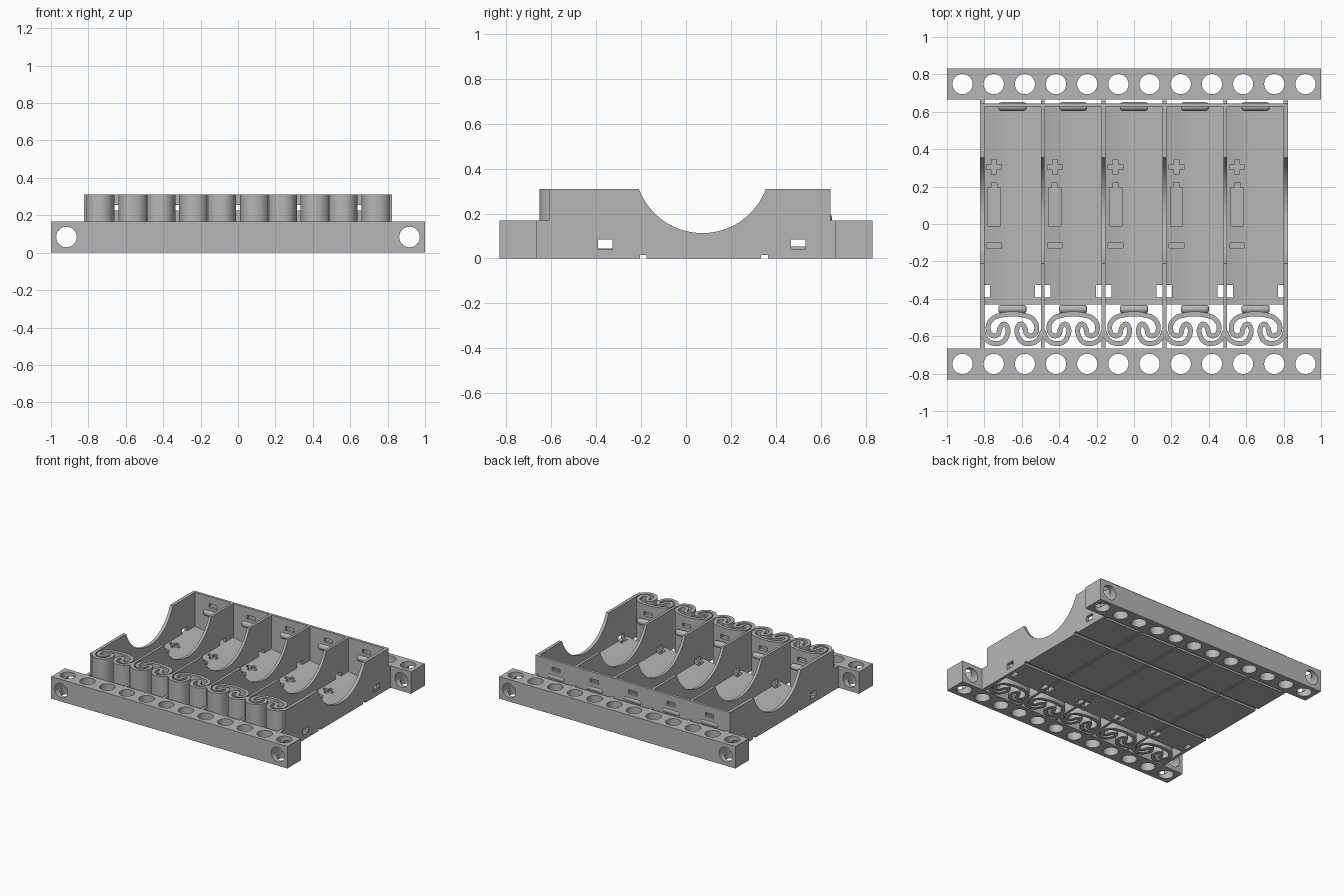
import bpy, bmesh, math
from mathutils import Matrix, Vector

if "Cube" in bpy.data.objects:
    bpy.data.objects.remove(bpy.data.objects["Cube"])

grey = bpy.data.materials.new("plain_grey")
grey.use_nodes = True
COLOUR = (0.47, 0.47, 0.47, 1)
grey.diffuse_color = COLOUR
grey.node_tree.nodes["Principled BSDF"].inputs["Base Color"].default_value = COLOUR

PITCH = 0.325
CELLS = [(i - 2) * PITCH for i in range(5)]
WALLS = [(i - 2.5) * PITCH for i in range(6)]


def activate(ob):
    bpy.ops.object.select_all(action='DESELECT')
    ob.select_set(True)
    bpy.context.view_layer.objects.active = ob


def smooth(ob):
    activate(ob)
    bpy.ops.object.shade_smooth_by_angle(angle=math.radians(35))


def finish(bm, name):
    bmesh.ops.recalc_face_normals(bm, faces=bm.faces)
    me = bpy.data.meshes.new(name)
    bm.to_mesh(me)
    bm.free()
    me.materials.append(grey)
    ob = bpy.data.objects.new(name, me)
    bpy.context.collection.objects.link(ob)
    return ob


def add_box(bm, x0, x1, y0, y1, z0, z1):
    size = Matrix.Diagonal((x1 - x0, y1 - y0, z1 - z0, 1))
    mid = Matrix.Translation(((x0 + x1) / 2, (y0 + y1) / 2, (z0 + z1) / 2))
    bmesh.ops.create_cube(bm, size=1, matrix=mid @ size)


def add_rod(bm, centre, radius, length, axis):
    turn = Vector((0, 0, 1)).rotation_difference(Vector(axis)).to_matrix().to_4x4()
    bmesh.ops.create_cone(bm, cap_ends=True, segments=40, radius1=radius, radius2=radius,
                          depth=length, matrix=Matrix.Translation(centre) @ turn)


def add_prism(bm, points, direction):
    face = bm.faces.new([bm.verts.new(p) for p in points])
    new = bmesh.ops.extrude_face_region(bm, geom=[face])["geom"]
    bmesh.ops.translate(bm, vec=direction, verts=[v for v in new if isinstance(v, bmesh.types.BMVert)])


def cut(ob, bm):
    """Subtract the solids in bm, then drop the cutter."""
    tool = finish(bm, "cutter")
    tool.hide_render = True
    mod = ob.modifiers.new("cut", 'BOOLEAN')
    mod.operation, mod.solver, mod.object = 'DIFFERENCE', 'EXACT', tool
    mod.use_self = True
    activate(ob)
    bpy.ops.object.modifier_apply(modifier=mod.name)
    bpy.data.objects.remove(tool)


def repeat(ob, xs):
    """Place linked copies of a part modelled at x = 0."""
    base = ob.name
    ob.location.x = xs[0]
    for i, x in enumerate(xs[1:], 2):
        copy = ob.copy()
        copy.name = f"{base}_{i}"
        copy.location.x = x
        bpy.context.collection.objects.link(copy)


# Perforated mounting rails
for name, y in (("front_rail", -0.748), ("back_rail", 0.748)):
    bm = bmesh.new()
    add_box(bm, -1, 1, y - 0.083, y + 0.083, 0, 0.168)
    rail = finish(bm, name)
    bm = bmesh.new()
    for i in range(12):
        add_rod(bm, ((i - 5.5) / 6, y, 0.084), 0.054, 0.4, (0, 0, 1))
    cut(rail, bm)
    bm = bmesh.new()
    for x in (-0.917, 0.917):
        add_rod(bm, (x, y, 0.084), 0.055, 0.4, (0, 1, 0))
    cut(rail, bm)
    smooth(rail)


# Underside grooves and wire windows shared by walls and floor
def cross_cuts(bm, windows=True):
    for y in (-0.19, 0.35):
        add_box(bm, -2, 2, y - 0.015, y + 0.015, -0.1, 0.015)
    if windows:
        for y in (-0.36, 0.5):
            add_box(bm, -2, 2, y - 0.033, y + 0.033, 0.04, 0.085)


# Dividing walls with a scooped finger opening
half, depth = 0.283, 0.197
radius = (half ** 2 + depth ** 2) / (2 * depth)
sweep = math.asin(half / radius)
outline = [(-0.67, 0), (0.67, 0), (0.67, 0.168), (0.645, 0.168), (0.645, 0.31)]
for i in range(33):
    a = sweep * (1 - i / 16)
    outline.append((0.073 + radius * math.sin(a), 0.113 + radius * (1 - math.cos(a))))
outline += [(-0.61, 0.31), (-0.61, 0.168), (-0.67, 0.168)]


def make_wall(name, thick):
    bm = bmesh.new()
    add_prism(bm, [(-thick / 2, y, z) for y, z in outline], (thick, 0, 0))
    wall = finish(bm, name)
    bm = bmesh.new()
    cross_cuts(bm)
    cut(wall, bm)
    smooth(wall)
    return wall


repeat(make_wall("outer_wall", 0.024), [WALLS[0], WALLS[-1]])
repeat(make_wall("dividing_wall", 0.02), WALLS[1:-1])

# Back wall with contact wire slots
bm = bmesh.new()
add_box(bm, -0.822, 0.822, 0.625, 0.645, 0, 0.31)
back = finish(bm, "back_wall")
bm = bmesh.new()
for x in CELLS:
    for z in (0.12, 0.24):
        add_box(bm, x - 0.035, x + 0.035, 0.5, 0.8, z - 0.015, z + 0.015)
cut(back, bm)

# Gently hollowed floor, one trough per cell
bm = bmesh.new()
section = [(-0.815, 0), (0.815, 0)]
for x in reversed(CELLS):
    for i in range(9):
        t = 1 - i / 4
        section.append((x + t * 0.1625, 0.034 + 0.02 * t * t))
    section.pop()
section.append((-0.815, 0.054))
section[2] = (0.815, 0.054)
add_prism(bm, [(x, -0.43, z) for x, z in section], (0, 1.065, 0))
floor = finish(bm, "floor")
bm = bmesh.new()
cross_cuts(bm, windows=False)
for x in WALLS[1:-1]:
    add_box(bm, x - 0.013, x + 0.013, -0.6, 0.8, -0.1, 0.012)
cut(floor, bm)
bm = bmesh.new()
for x in WALLS:
    add_box(bm, x - 0.042, x + 0.042, -0.393, -0.327, -0.1, 0.2)
cut(floor, bm)

# Recessed polarity marks
bm = bmesh.new()
for x in CELLS:
    c = x - 0.098
    z0, z1 = 0.024, 0.2
    add_box(bm, c - 0.04, c + 0.04, -0.127, -0.101, z0, z1)
    add_box(bm, c - 0.033, c + 0.033, -0.01, 0.195, z0, z1)
    add_box(bm, c - 0.015, c + 0.015, 0.19, 0.22, z0, z1)
    add_box(bm, c - 0.04, c + 0.04, 0.292, 0.318, z0, z1)
    add_box(bm, c - 0.013, c + 0.013, 0.265, 0.345, z0, z1)
cut(floor, bm)

# Scroll springs: half a path, mirrored about the cell centre
half_path = [(0.07, -0.49), (0.112, -0.512), (0.13, -0.555), (0.11, -0.595), (0.077, -0.59),
             (0.068, -0.56), (0.045, -0.535), (0.026, -0.555), (0.028, -0.595),
             (0.055, -0.632), (0.1, -0.638), (0.138, -0.618), (0.16, -0.575)]
path = [(-x, y) for x, y in reversed(half_path)] + half_path
curve = bpy.data.curves.new("spring", 'CURVE')
curve.dimensions = '2D'
curve.fill_mode = 'NONE'
curve.extrude = 0.155
curve.resolution_u = 6
spline = curve.splines.new('BEZIER')
spline.bezier_points.add(len(path) - 1)
for point, (x, y) in zip(spline.bezier_points, path):
    point.co = (x, y, 0)
    point.handle_left_type = point.handle_right_type = 'AUTO'
spring = bpy.data.objects.new("spring", curve)
bpy.context.collection.objects.link(spring)
spring.location.z = 0.155
activate(spring)
bpy.ops.object.convert(target='MESH')
spring = bpy.context.view_layer.objects.active
bpy.ops.object.transform_apply(location=True)
bm = bmesh.new()
bm.from_mesh(spring.data)
bmesh.ops.remove_doubles(bm, verts=bm.verts, dist=0.0001)
bm.to_mesh(spring.data)
bm.free()
spring.data.materials.clear()
spring.data.materials.append(grey)
solid = spring.modifiers.new("thickness", 'SOLIDIFY')
solid.thickness, solid.offset = 0.026, 0
bpy.ops.object.modifier_apply(modifier=solid.name)
bm = bmesh.new()
for z in (0.12, 0.24):
    add_box(bm, -0.035, 0.035, -0.52, -0.46, z - 0.015, z + 0.015)
cut(spring, bm)
smooth(spring)
repeat(spring, CELLS)

# Rounded contact bumps at both ends of each cell
for name, y in (("spring_contact", -0.455), ("back_contact", 0.628)):
    bm = bmesh.new()
    add_rod(bm, (0, y, 0.18), 0.023, 0.15, (1, 0, 0))
    rims = [e for e in bm.edges if abs(e.verts[0].co.x - e.verts[1].co.x) < 0.001]
    bmesh.ops.bevel(bm, geom=rims, offset=0.014, segments=3, profile=0.5, affect='EDGES')
    bump = finish(bm, name)
    smooth(bump)
    repeat(bump, CELLS)
